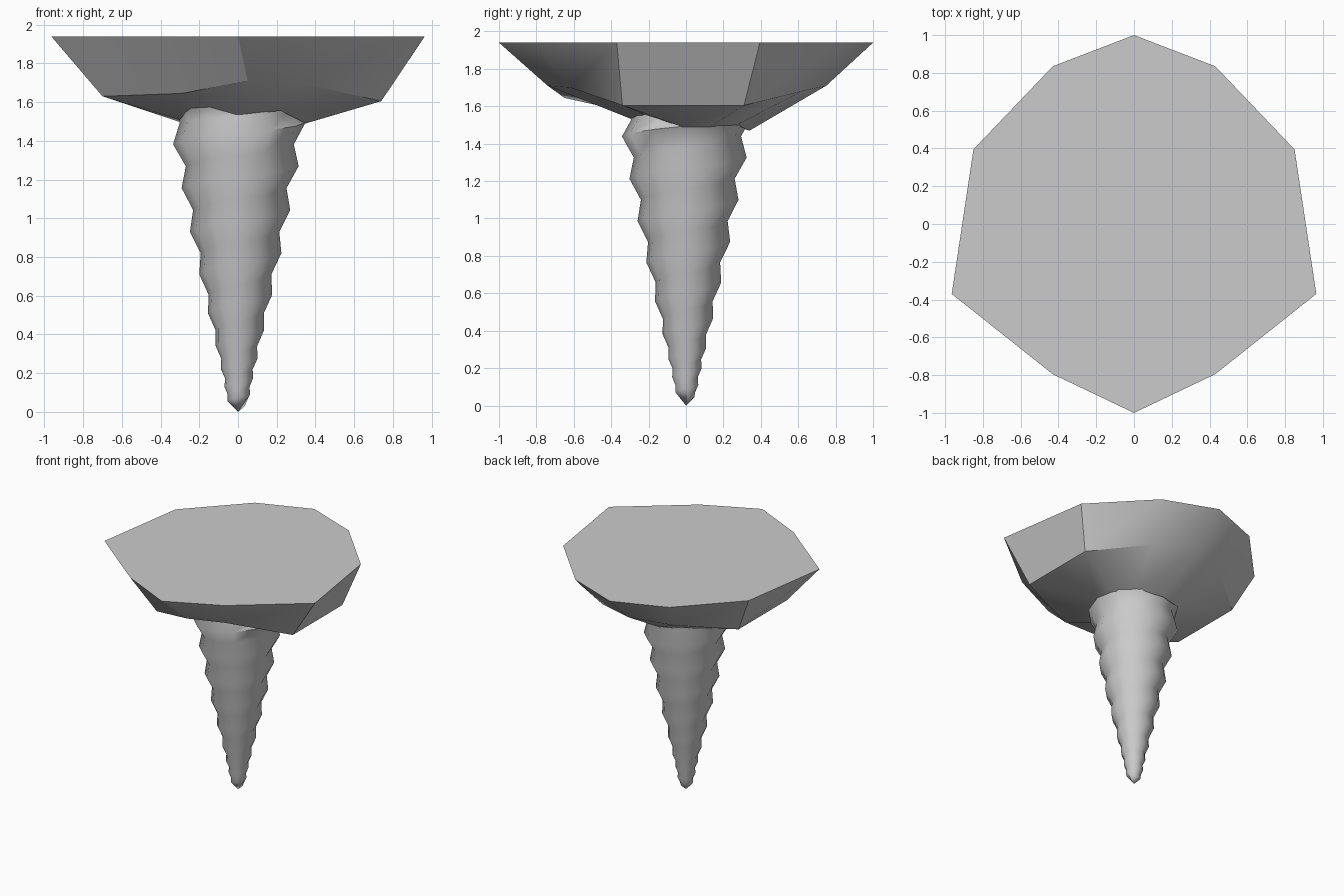
import bpy, bmesh, math

if "Cube" in bpy.data.objects:
    bpy.data.objects.remove(bpy.data.objects["Cube"])


def lerp_table(table, x):
    """Linear interpolation through (x, y) pairs."""
    if x <= table[0][0]:
        return table[0][1]
    for (a, p), (b, q) in zip(table, table[1:]):
        if x <= b:
            return p + (q - p) * (x - a) / (b - a)
    return table[-1][1]


def finish(bm, name, angle):
    bmesh.ops.remove_doubles(bm, verts=bm.verts, dist=0.0005)
    bmesh.ops.recalc_face_normals(bm, faces=bm.faces)
    mesh = bpy.data.meshes.new(name)
    bm.to_mesh(mesh)
    bm.free()
    obj = bpy.data.objects.new(name, mesh)
    bpy.context.collection.objects.link(obj)
    bpy.ops.object.select_all(action='DESELECT')
    obj.select_set(True)
    bpy.context.view_layer.objects.active = obj
    bpy.ops.object.shade_smooth_by_angle(angle=math.radians(angle))
    return obj


# Threaded shank: a right-handed ridge and groove climbing a tapering cone
N = 12
height = [(-2, .03), (-1.5, .055), (-1, .09), (-.5, .13), (0, .175), (.5, .22),
          (1, .275), (1.5, .34), (2, .42), (2.5, .51), (3, .605), (3.5, .71),
          (4, .82), (4.5, .93), (7, 1.495), (7.5, 1.56), (8, 1.6)]
radius = [(.03, .035), (.055, .053), (.09, .062), (.175, .078), (.34, .115),
          (.51, .155), (.71, .20), (.93, .248), (1.165, .293), (1.38, .335),
          (1.5, .35), (1.56, .33), (1.6, .3)]

bm = bmesh.new()
rows = []
for k in range(-4, 15):
    row = []
    for j in range(N + 1):
        z = lerp_table(height, j / N + k / 2)
        r = lerp_table(radius, z) * (1 if k % 2 == 0 else .86)
        a = 2 * math.pi * j / N
        row.append(bm.verts.new((r * math.cos(a), r * math.sin(a), z)))
    rows.append(row)
for lo, hi in zip(rows, rows[1:]):
    for j in range(N):
        bm.faces.new((lo[j], lo[j + 1], hi[j + 1], hi[j]))
bmesh.ops.remove_doubles(bm, verts=bm.verts, dist=0.0005)
# Pointed tip
tip = bm.verts.new((0, 0, 0))
for e in [e for e in bm.edges if e.is_boundary and e.verts[0].co.z < .3]:
    bm.faces.new((e.verts[0], e.verts[1], tip))
finish(bm, "threaded_shank", 60)

# Head: flat ten-sided top, faceted flank and sloping underside
half = [(.43, .835), (.85, .395), (.965, -.37), (.43, -.795)]
top = ([(0, 1, 1.94)] + [(x, y, 1.94) for x, y in half] + [(0, -1, 1.94)]
       + [(-x, y, 1.94) for x, y in reversed(half)])
middle = [(0, .75, 1.71), (.33, .62, 1.68), (.74, .31, 1.605), (.74, -.34, 1.605),
          (.32, -.62, 1.70), (.05, -.74, 1.71), (-.29, -.65, 1.645),
          (-.70, -.32, 1.63), (-.70, .31, 1.63), (-.32, .62, 1.68)]
collar = [(0, .34, 1.47), (.2, .27, 1.50), (.32, .13, 1.49), (.35, -.02, 1.49),
          (.22, -.22, 1.555), (0, -.30, 1.535), (-.24, -.2, 1.57),
          (-.30, -.05, 1.51), (-.31, .1, 1.50), (-.2, .27, 1.49)]

bm = bmesh.new()
rings = [[bm.verts.new(p) for p in ring] for ring in (top, middle, collar)]
bm.faces.new(rings[0])
for a, b in zip(rings, rings[1:]):
    for i in range(10):
        n = (i + 1) % 10
        bm.faces.new((a[i], a[n], b[n], b[i]))
finish(bm, "head", 30)
